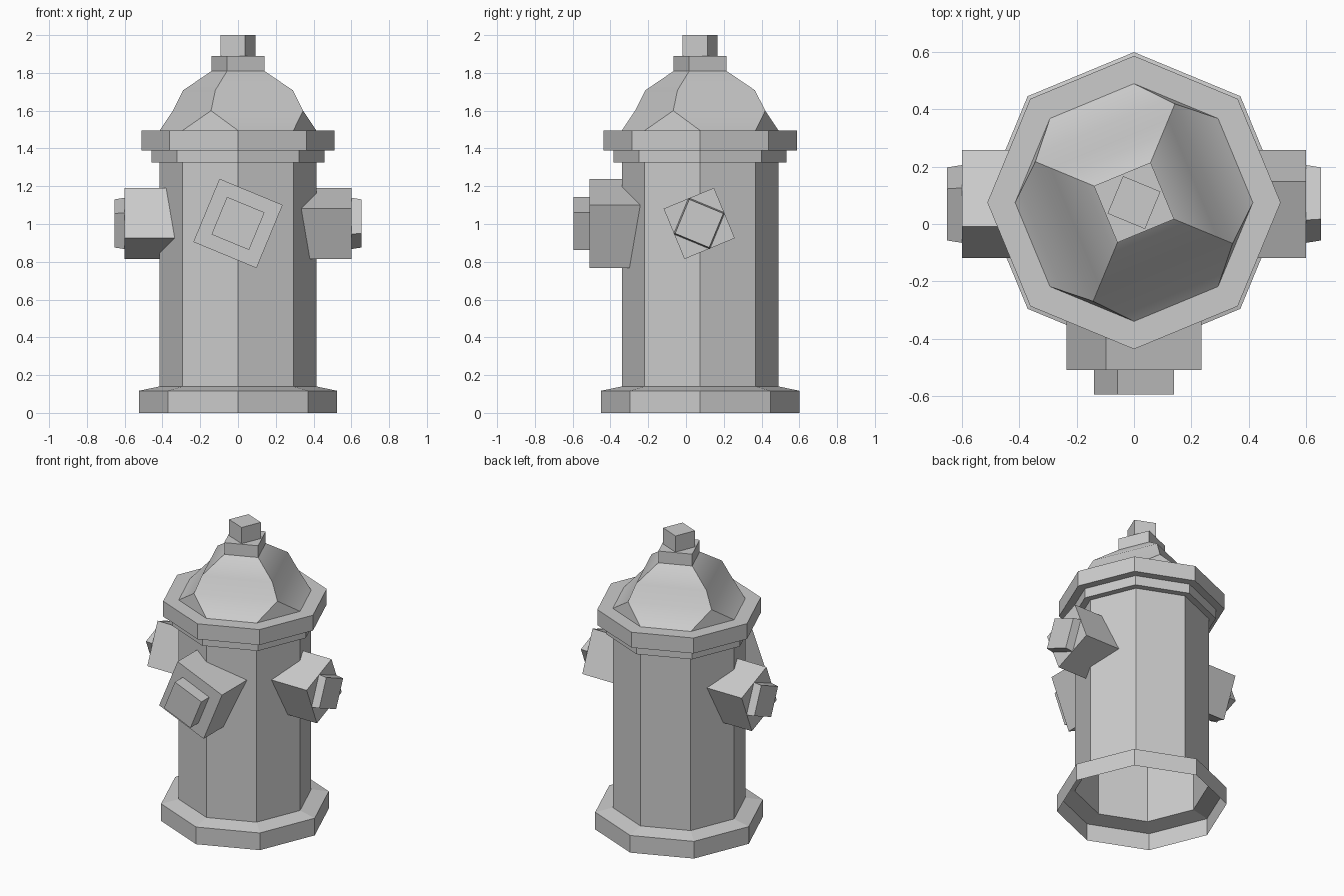
import bpy, bmesh
from math import radians, sin, cos
from mathutils import Matrix, Vector

cube = bpy.data.objects.get("Cube")
if cube:
    bpy.data.objects.remove(cube, do_unlink=True)

# Single plain grey
grey = bpy.data.materials.new("grey")
grey.use_nodes = True
colour = (0.6, 0.6, 0.6, 1)
grey.diffuse_color = colour
grey.node_tree.nodes["Principled BSDF"].inputs["Base Color"].default_value = colour
grey.node_tree.nodes["Principled BSDF"].inputs["Roughness"].default_value = 0.8

AXIS = Matrix.Translation((0, 0.075, 0))   # vertical axis of the body


def ring(bm, radius, height, sides, phase):
    angles = [radians(phase + 360 * i / sides) for i in range(sides)]
    return [bm.verts.new((radius * cos(a), radius * sin(a), height)) for a in angles]


def bridge(bm, low, high):
    n = len(low)
    for i in range(n):
        j = (i + 1) % n
        bm.faces.new((low[i], low[j], high[j], high[i]))


def finish(name, bm, matrix):
    mesh = bpy.data.meshes.new(name)
    bm.to_mesh(mesh)
    bm.free()
    mesh.transform(matrix)
    mesh.materials.append(grey)
    obj = bpy.data.objects.new(name, mesh)
    bpy.context.collection.objects.link(obj)
    return obj


def turned(name, profile, sides, phase=0, matrix=AXIS, closed=False):
    """Stack polygon rings given as (radius, height); optionally close the end."""
    bm = bmesh.new()
    rings = [ring(bm, r, h, sides, phase) for r, h in profile]
    for low, high in zip(rings, rings[1:]):
        bridge(bm, low, high)
    if closed:
        bm.faces.new(rings[-1])
    return finish(name, bm, matrix)


# Eight-sided hollow shell: foot, barrel and stepped collar
turned("base", [(0.525, 0), (0.525, 0.117), (0.415, 0.14)], 8)
turned("barrel", [(0.415, 0.14), (0.415, 1.325)], 8)
turned("collar", [(0.415, 1.325), (0.458, 1.325), (0.458, 1.39),
                  (0.512, 1.39), (0.512, 1.495), (0.415, 1.495)], 8)

# Dome: eight sides at the foot merging into a twisted four-sided cap
bm = bmesh.new()
foot = ring(bm, 0.415, 1.495, 8, 0)
tiers = [ring(bm, r, z, 4, 67.5) for r, z in ((0.373, 1.6), (0.314, 1.708), (0.1515, 1.81))]
for k in range(4):
    a, b, c = (foot[(2 * k + i) % 8] for i in (1, 2, 3))
    bm.faces.new((a, b, tiers[0][k]))
    bm.faces.new((b, c, tiers[0][(k + 1) % 4], tiers[0][k]))
for low, high in zip(tiers, tiers[1:]):
    bridge(bm, low, high)
dome = finish("dome", bm, AXIS)
bpy.ops.object.select_all(action="DESELECT")
dome.select_set(True)
bpy.context.view_layer.objects.active = dome
bpy.ops.object.shade_smooth_by_angle(angle=radians(32))

# Neck and top nut, twisted against each other
turned("neck", [(0.1515, 1.81), (0.1515, 1.89)], 4, 67.5, closed=True)
turned("top_nut", [(0.1, 1.89), (0.1, 2.0)], 4, 22.5, closed=True)


def outlet(name, direction, offset_y, nozzle, nozzle_phase, cap):
    """Square nozzle and cap pointing sideways along a direction."""
    d, up = Vector(direction), Vector((0, 0, 1))
    matrix = Matrix((up.cross(d), up, d)).transposed().to_4x4()
    matrix.translation = (0, offset_y, 1.003)
    turned(name + "_nozzle", nozzle, 4, nozzle_phase, matrix, True)
    turned(name + "_cap", cap, 4, 22.5, matrix, True)


outlet("front", (0, -1, 0), 0, [(0.256, 0.22), (0.256, 0.51)], 22.5,
       [(0.152, 0.51), (0.152, 0.595)])
for side, sign in (("left", 1), ("right", -1)):
    outlet(side, (sign, 0, 0), 0.07, [(0.204, 0.3), (0.204, 0.6)], 67.5,
           [(0.147, 0.6), (0.138, 0.653)])
